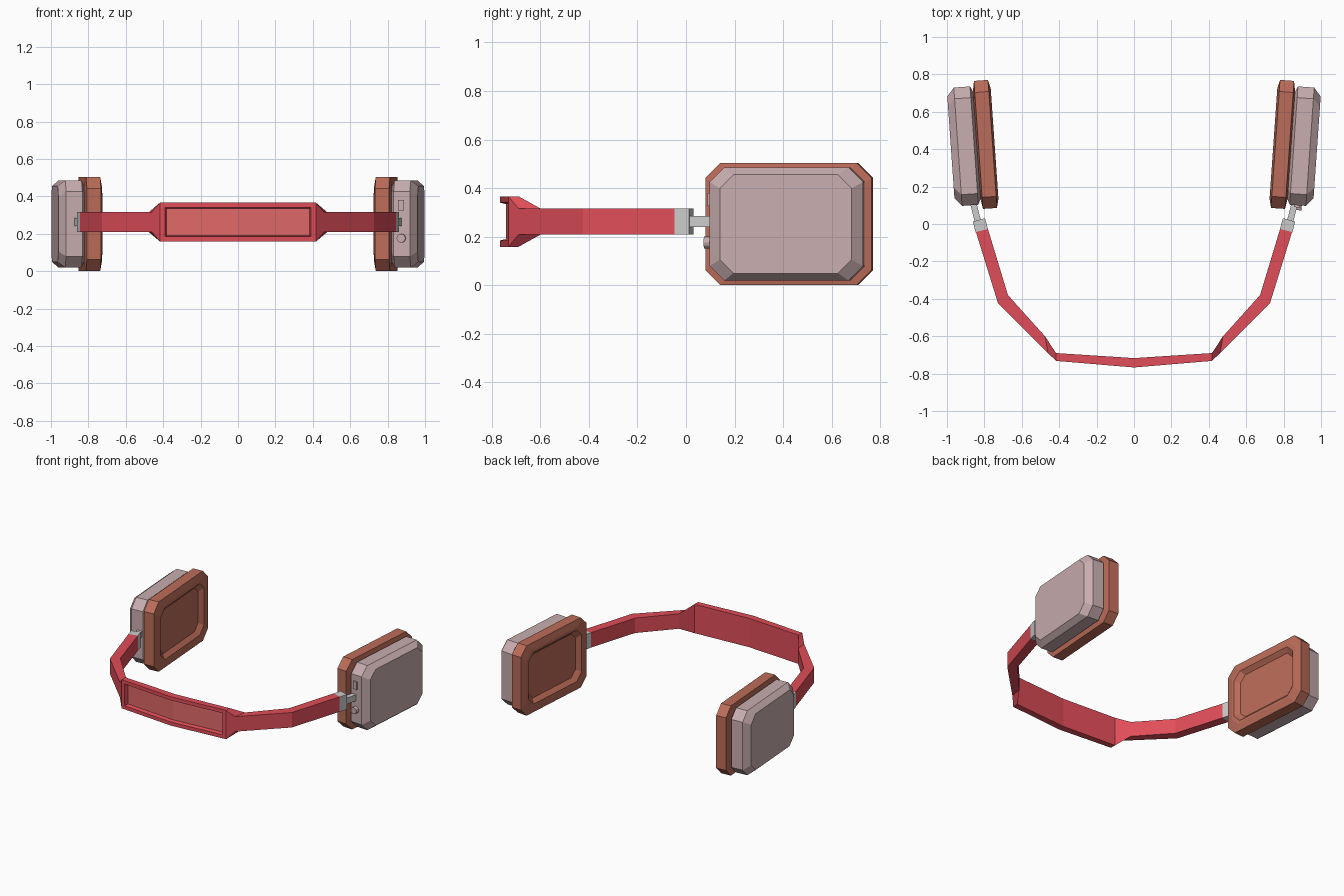
import bpy, bmesh
from math import sin, cos, pi, atan2
from mathutils import Matrix, Vector

if "Cube" in bpy.data.objects:
    bpy.data.objects.remove(bpy.data.objects["Cube"])

TILT = 0.07          # toe-out of each ear cup
ZC, ZB = 0.252, 0.262  # centre heights of the cups and the band


def material(name, rgb):
    m = bpy.data.materials.new(name)
    m.diffuse_color = (*rgb, 1)
    m.use_nodes = True
    m.node_tree.nodes["Principled BSDF"].inputs["Base Color"].default_value = m.diffuse_color
    return m


RED = material("band_red", (0.75, 0.075, 0.10))
PANEL = material("panel_red", (0.75, 0.14, 0.14))
SHELL = material("shell_pink", (0.58, 0.42, 0.43))
PAD = material("pad_brown", (0.50, 0.15, 0.10))


def finish(name, bm, mats=(), mirror=False):
    bmesh.ops.recalc_face_normals(bm, faces=bm.faces)
    me = bpy.data.meshes.new(name)
    bm.to_mesh(me)
    bm.free()
    for m in mats:
        me.materials.append(m)
    ob = bpy.data.objects.new(name, me)
    bpy.context.collection.objects.link(ob)
    if mirror:
        md = ob.modifiers.new("Mirror", 'MIRROR')
        md.use_mirror_merge = False
    return ob


def loft(bm, rings):
    """Bridge successive vertex rings and cap both ends."""
    vs = [[bm.verts.new(p) for p in r] for r in rings]
    k = len(vs[0])
    for a, b in zip(vs, vs[1:]):
        for i in range(k):
            bm.faces.new((a[i], a[(i + 1) % k], b[(i + 1) % k], b[i]))
    bm.faces.new(vs[0])
    bm.faces.new(vs[-1])


def cup_point(n, u, z):
    """Cup frame: n outward, u along the cup, z up."""
    return Vector((n * cos(TILT) + u * sin(TILT), u * cos(TILT) - n * sin(TILT), z))


def octagon(n, uc, hu, hz, c):
    pts = [(hu, hz - c), (hu - c, hz), (c - hu, hz), (-hu, hz - c),
           (-hu, c - hz), (c - hu, -hz), (hu - c, -hz), (hu, c - hz)]
    return [cup_point(n, uc + a, ZC + b) for a, b in pts]


def cup_part(name, mat, uc, profile):
    bm = bmesh.new()
    loft(bm, [octagon(n, uc, hu, hz, c) for n, hu, hz, c in profile])
    return finish(name, bm, [mat], mirror=True)


def box(name, centre, size, angle=0, mats=(), mirror=True):
    bm = bmesh.new()
    mat = (Matrix.Translation(centre) @ Matrix.Rotation(angle, 4, 'Z')
           @ Matrix.Diagonal((*size, 1)))
    bmesh.ops.create_cube(bm, size=1, matrix=mat)
    return finish(name, bm, mats, mirror)


# Ear cup shells
cup_part("cup_shell", SHELL, 0.478, [
    (0.807, 0.282, 0.200, 0.055), (0.823, 0.317, 0.233, 0.060),
    (0.910, 0.317, 0.233, 0.060), (0.948, 0.272, 0.203, 0.056)])

# Ear cushions with a recessed inner face
cup_part("ear_cushion", PAD, 0.480, [
    (0.809, 0.290, 0.205, 0.055), (0.800, 0.343, 0.252, 0.062),
    (0.725, 0.343, 0.252, 0.062), (0.7135, 0.295, 0.206, 0.055),
    (0.7135, 0.275, 0.186, 0.052), (0.740, 0.245, 0.158, 0.046)])

# Headband: outer xy, inner xy, half height, right half only
half = [((0.845, -0.043), (0.781, -0.027), 0.054),
        ((0.727, -0.424), (0.674, -0.380), 0.054),
        ((0.460, -0.690), (0.476, -0.600), 0.054),
        ((0.417, -0.732), (0.417, -0.690), 0.104)]
flip = [((-o[0], o[1]), (-i[0], i[1]), h) for o, i, h in reversed(half)]
stations = half + [((0, -0.767), (0, -0.717), 0.104)] + flip
bm = bmesh.new()
loft(bm, [[(*o, ZB - h), (*o, ZB + h), (*i, ZB + h), (*i, ZB - h)]
          for o, i, h in stations])
bmesh.ops.recalc_face_normals(bm, faces=bm.faces)
bm.normal_update()
front = [f for f in bm.faces
         if f.normal.y < -0.9 and abs(f.calc_center_median().x) < 0.3]
# Sunken front panel
bmesh.ops.inset_region(bm, faces=front, thickness=0.026, use_even_offset=True)
bmesh.ops.inset_region(bm, faces=front, thickness=0.006, depth=-0.026,
                       use_even_offset=True)
for f in front:
    f.material_index = 1
finish("headband", bm, [RED, PANEL])

# Grey hinge blocks and stems
box("hinge_block", (0.821, -0.008, ZB), (0.068, 0.062, 0.108), -0.27)
a, b = Vector((0.826, -0.02, ZB)), Vector((0.864, 0.13, ZB))
d = b - a
box("hinge_stem", (a + b) / 2, (0.034, d.length, 0.044), atan2(d.y, d.x) - pi / 2)

# Controls on the front end of the right shell
box("slide_switch", cup_point(0.862, 0.161, 0.353), (0.032, 0.022, 0.055),
    -TILT, [SHELL], False)
bm = bmesh.new()
c = cup_point(0.864, 0.155, 0.176)
bmesh.ops.create_cone(bm, cap_ends=True, segments=12, radius1=0.024, radius2=0.024,
                      depth=0.04, matrix=Matrix.Translation(c)
                      @ Matrix.Rotation(-TILT, 4, 'Z') @ Matrix.Rotation(pi / 2, 4, 'X'))
finish("control_knob", bm, [SHELL])
